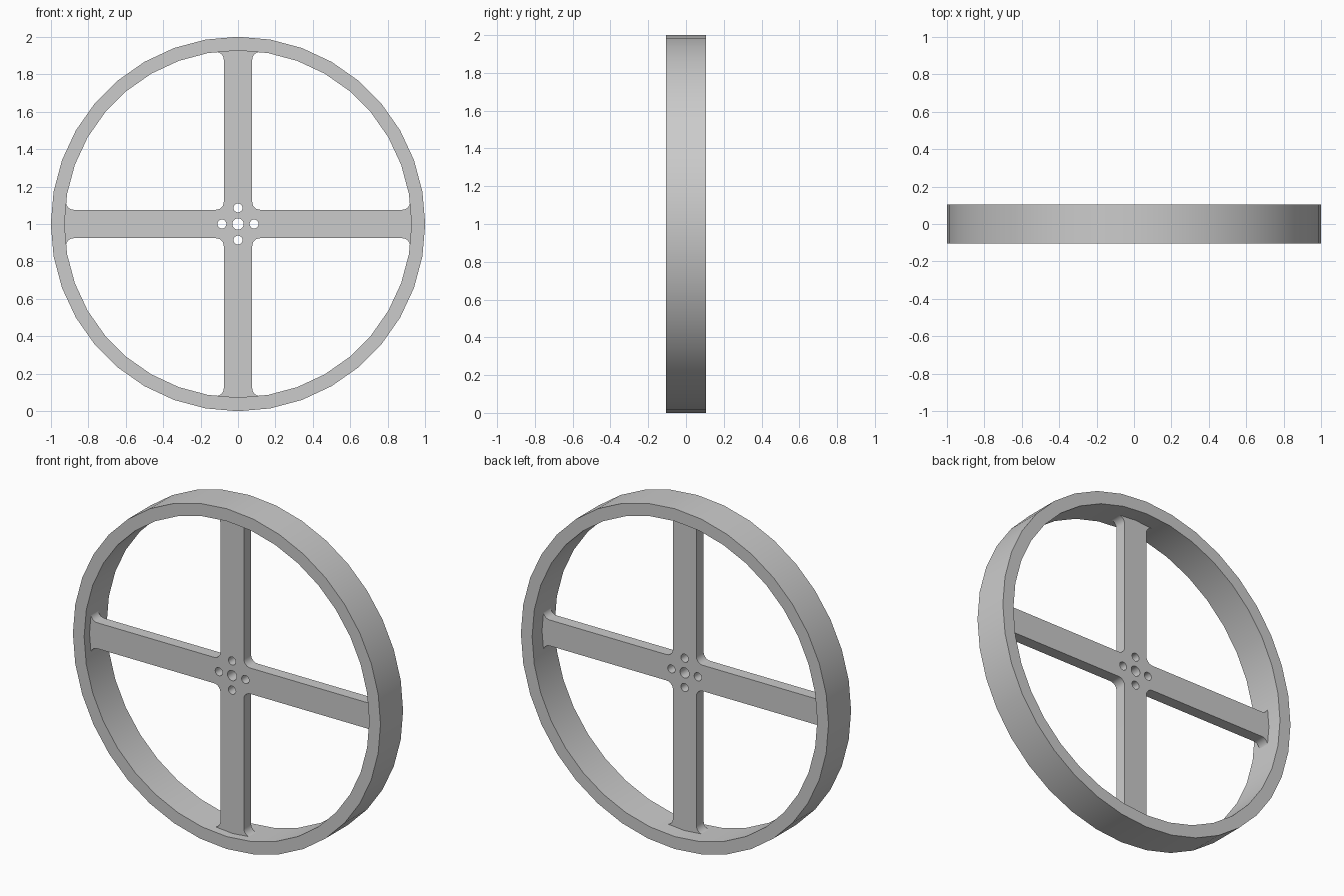
import bpy, bmesh, math
from mathutils import Matrix, Vector

cube = bpy.data.objects.get("Cube")
if cube:
    bpy.data.objects.remove(cube)

CENTRE = Vector((0, 0, 1))
OUTER, INNER, HALF_WIDTH = 1.0, 0.927, 0.105
SPOKE_HALF, FILLET = 0.076, 0.042
SPOKE_FRONT, SPOKE_BACK = -0.055, 0.013

grey = bpy.data.materials.new("plain grey")
grey.use_nodes = True
grey.diffuse_color = (0.6, 0.6, 0.6, 1)
grey.node_tree.nodes["Principled BSDF"].inputs["Base Color"].default_value = grey.diffuse_color


def add_part(name, bm):
    """Clean the mesh, link it and shade it with sharp edges kept."""
    bmesh.ops.remove_doubles(bm, verts=bm.verts, dist=1e-5)
    bmesh.ops.recalc_face_normals(bm, faces=bm.faces)
    mesh = bpy.data.meshes.new(name)
    bm.to_mesh(mesh)
    bm.free()
    mesh.materials.append(grey)
    obj = bpy.data.objects.new(name, mesh)
    bpy.context.collection.objects.link(obj)
    bpy.ops.object.select_all(action='DESELECT')
    obj.select_set(True)
    bpy.context.view_layer.objects.active = obj
    bpy.ops.object.shade_smooth_by_angle(angle=math.radians(30))
    return obj


def arc(centre, radius, start, end, steps):
    angles = [start + (end - start) * i / steps for i in range(steps + 1)]
    return [centre + radius * Vector((math.cos(a), math.sin(a))) for a in angles]


# Rim: a rectangular section spun about the wheel axis
bm = bmesh.new()
section = [bm.verts.new((0, y, 1 + r)) for r, y in (
    (INNER, -HALF_WIDTH), (OUTER, -HALF_WIDTH), (OUTER, HALF_WIDTH), (INNER, HALF_WIDTH))]
edges = [bm.edges.new((section[i], section[(i + 1) % 4])) for i in range(4)]
bmesh.ops.spin(bm, geom=section + edges, cent=CENTRE, axis=(0, 1, 0),
               angle=math.tau, steps=36, use_duplicate=False)
add_part("rim", bm)

# Spoke outline: one filleted window corner, mirrored and turned four times
offset = SPOKE_HALF + FILLET
rim_fillet = Vector((offset, math.sqrt((INNER - FILLET) ** 2 - offset ** 2)))
toward_rim = math.atan2(rim_fillet.y, rim_fillet.x)
upper = arc(rim_fillet, FILLET, toward_rim, math.pi, 6)
upper.insert(0, upper[0].normalized() * (INNER + 0.03))
hub_corner = arc(Vector((offset, offset)), FILLET, math.pi, 1.5 * math.pi, 6)
quadrant = upper + hub_corner + [p.yx for p in reversed(upper)]
outline = [Matrix.Rotation(-math.pi / 2 * k, 2) @ p for k in range(4) for p in quadrant]

# Hub holes: axle in the middle with four bolts around it
loops = [outline, arc(Vector((0, 0)), 0.03, 0, math.tau, 24)[:-1]]
for bolt in arc(Vector((0, 0)), 0.086, 0, math.tau, 4)[:-1]:
    loops.append(arc(bolt, 0.024, 0, math.tau, 20)[:-1])

# Spoke plate: filled flat curve with thickness, turned upright
curve = bpy.data.curves.new("spoke_profile", 'CURVE')
curve.dimensions = '2D'
curve.fill_mode = 'BOTH'
curve.extrude = (SPOKE_BACK - SPOKE_FRONT) / 2
for loop in loops:
    spline = curve.splines.new('POLY')
    spline.points.add(len(loop) - 1)
    for point, p in zip(spline.points, loop):
        point.co = (p.x, p.y, 0, 1)
    spline.use_cyclic_u = True
helper = bpy.data.objects.new("spoke_profile", curve)
bm = bmesh.new()
bm.from_mesh(helper.to_mesh())
bpy.data.objects.remove(helper)
bm.transform(Matrix.Translation((0, (SPOKE_FRONT + SPOKE_BACK) / 2, 1))
             @ Matrix.Rotation(math.pi / 2, 4, 'X'))
add_part("spokes", bm)
